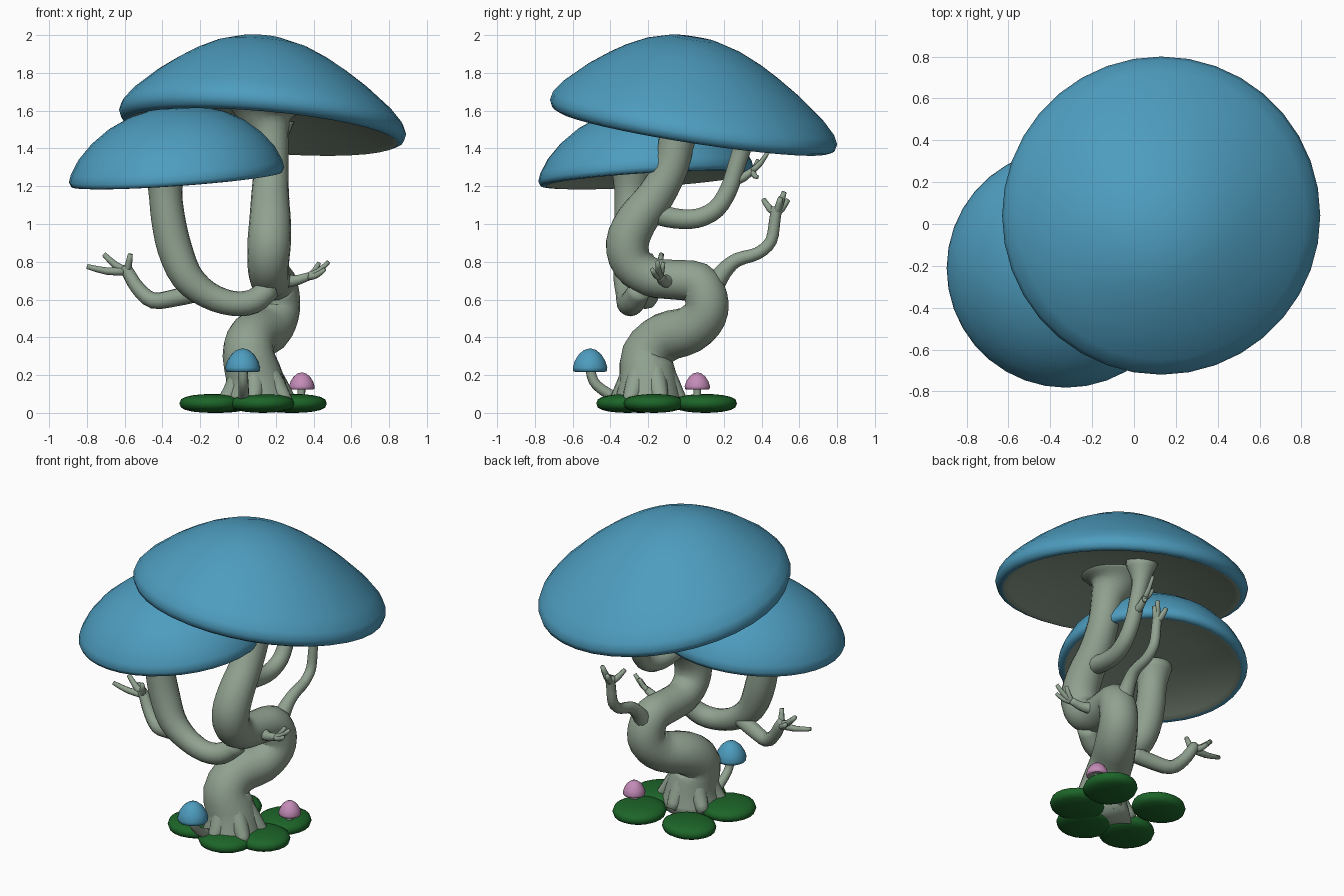
import bpy, bmesh, math
from mathutils import Vector

if "Cube" in bpy.data.objects:
    bpy.data.objects.remove(bpy.data.objects["Cube"])


def material(name, col):
    m = bpy.data.materials.new(name)
    m.diffuse_color = (*col, 1)
    m.use_nodes = True
    m.node_tree.nodes["Principled BSDF"].inputs["Base Color"].default_value = m.diffuse_color
    return m


BLUE = material("cap blue", (0.075, 0.335, 0.52))
BARK = material("pale bark", (0.28, 0.36, 0.28))
GREEN = material("moss green", (0.012, 0.13, 0.022))
PINK = material("cap pink", (0.55, 0.26, 0.48))


def finish(name, bm, mats):
    bmesh.ops.recalc_face_normals(bm, faces=bm.faces[:])
    me = bpy.data.meshes.new(name)
    bm.to_mesh(me)
    bm.free()
    for m in mats:
        me.materials.append(m)
    for p in me.polygons:
        p.use_smooth = True
    ob = bpy.data.objects.new(name, me)
    bpy.context.collection.objects.link(ob)
    return ob


def smooth_path(pts, steps):
    """Catmull-Rom through (x, y, z, radius) points"""
    P = [Vector(p) for p in pts]
    P = [2 * P[0] - P[1]] + P + [2 * P[-1] - P[-2]]
    out = []
    for i in range(1, len(P) - 2):
        a, b, c, d = P[i - 1:i + 3]
        for k in range(steps):
            t = k / steps
            out.append(0.5 * (2 * b + (c - a) * t + (2 * a - 5 * b + 4 * c - d) * t * t
                              + (3 * b - a - 3 * c + d) * t ** 3))
    out.append(P[-2])
    return out


def tube(name, pts, sides=14, steps=3, mat=BARK):
    path = smooth_path(pts, steps)
    bm = bmesh.new()
    rings = []
    u = None
    for i, p in enumerate(path):
        t = (path[min(i + 1, len(path) - 1)].xyz - path[max(i - 1, 0)].xyz).normalized()
        if u is None:
            u = t.orthogonal()
        u = (u - t * u.dot(t)).normalized()
        v = t.cross(u)
        ring = []
        for k in range(sides):
            a = math.tau * k / sides
            ring.append(bm.verts.new(p.xyz + max(p.w, 0.004) * (u * math.cos(a) + v * math.sin(a))))
        rings.append(ring)
    for r, s in zip(rings, rings[1:]):
        for k in range(sides):
            j = (k + 1) % sides
            bm.faces.new((r[k], r[j], s[j], s[k]))
    bm.faces.new(rings[0])
    bm.faces.new(rings[-1])
    return finish(name, bm, [mat])


def cap(name, centre, profile, under_from, scale=1, slope=(0, 0), mat=BLUE, seg=36):
    """Lathed cap, sheared to its tilt; profile runs apex, rim, underside centre"""
    bm = bmesh.new()
    rings = []
    for r, h in profile:
        n = seg if r > 0 else 1
        ring = []
        for k in range(n):
            a = math.tau * k / seg
            x, y = r * scale * math.cos(a), r * scale * math.sin(a)
            ring.append(bm.verts.new((centre[0] + x, centre[1] + y,
                                      centre[2] + h * scale + slope[0] * x + slope[1] * y)))
        rings.append(ring)
    for i, (r, s) in enumerate(zip(rings, rings[1:])):
        for k in range(seg):
            j = (k + 1) % seg
            vs = [r[k % len(r)], r[j % len(r)], s[j % len(s)], s[k % len(s)]]
            f = bm.faces.new(list(dict.fromkeys(vs)))
            f.material_index = int(i >= under_from)
    return finish(name, bm, [mat, BARK])


def fingers(name, root, tips, r=0.024):
    for i, t in enumerate(tips):
        mid = [(a + b) / 2 for a, b in zip(root, t)]
        mid[2] -= 0.012
        tube(f"{name}_{i + 1}", [(*root, r), (*mid, r * 0.8), (*t, r * 0.55)], 8, 2)


# Two large caps
cap("large_cap", (0.13, 0.04, 1.545),
    [(0, .445), (.12, .438), (.25, .4), (.36, .347), (.45, .292), (.56, .215), (.69, .105),
     (.745, .04), (.76, -.005), (.748, -.042), (.715, -.058), (.68, -.045), (.45, .025), (.2, .065), (0, .08)],
    10, 1, (-.085, -.155))
cap("lower_cap", (-0.325, -0.212, 1.28),
    [(0, .345), (.12, .335), (.25, .3), (.36, .245), (.45, .175), (.52, .095), (.56, .02),
     (.57, -.02), (.558, -.045), (.53, -.048), (.5, -.035), (.3, 0), (0, .03)],
    9, 1, (.07, .06))

# Winding trunk
tube("trunk", [(.10, -.2, .03, .19), (.09, -.2, .17, .155), (.055, -.205, .31, .137), (.08, -.11, .40, .132),
               (.16, .02, .44, .125), (.205, .1, .52, .118), (.213, .107, .61, .115), (.2, .06, .69, .11),
               (.18, -.06, .705, .105), (.165, -.19, .72, .105), (.16, -.285, .79, .11), (.165, -.31, .9, .115),
               (.17, -.26, 1.02, .11), (.17, -.16, 1.15, .10), (.175, -.08, 1.3, .093),
               (.17, -.045, 1.46, .10), (.15, -.02, 1.55, .14), (.15, -.01, 1.62, .21)], 18)

# Roots
for i in range(6):
    a = math.tau * (i + 0.4) / 6
    c, s = math.cos(a), math.sin(a)
    tube(f"root_{i + 1}", [(.08 + .07 * c, -.2 + .07 * s, .27, .05), (.1 + .125 * c, -.2 + .12 * s, .14, .055),
                           (.1 + .2 * c, -.2 + .18 * s, .05, .035)], 10)

# Stem of the lower cap
tube("side_stem", [(.17, -.24, .66, .06), (.08, -.28, .59, .066), (-.03, -.3, .58, .066), (-.16, -.3, .625, .072),
                   (-.27, -.3, .72, .085), (-.335, -.29, .87, .092), (-.37, -.29, 1.03, .09),
                   (-.385, -.29, 1.18, .09), (-.385, -.28, 1.31, .12)], 16)

# Bare branches with twigs
tube("left_branch", [(-.2, -.28, .64, .05), (-.33, -.24, .61, .047), (-.45, -.2, .595, .043),
                     (-.53, -.17, .66, .038), (-.58, -.15, .74, .034), (-.6, -.15, .78, .028)], 10)
fingers("left_twig", (-.59, -.15, .75), [(-.8, -.16, .775), (-.71, -.13, .84), (-.57, -.19, .84), (-.66, -.1, .79)])

tube("back_branch", [(.2, .13, .65, .06), (.21, .2, .75, .045), (.22, .27, .81, .037), (.22, .38, .845, .033),
                     (.22, .45, .91, .032), (.22, .47, 1.02, .03), (.22, .48, 1.09, .03)], 10)
fingers("back_twig", (.22, .475, 1.06), [(.16, .41, 1.13), (.25, .52, 1.17), (.2, .54, 1.13), (.26, .5, 1.14)])

tube("right_branch", [(.22, -.08, .7, .045), (.3, -.12, .7, .03), (.38, -.14, .725, .022)], 10)
fingers("right_twig", (.37, -.14, .72), [(.48, -.15, .8), (.43, -.12, .795), (.46, -.18, .76)], 0.02)

tube("cap_support", [(.17, -.18, 1.06, .06), (.18, -.06, 1.03, .055), (.19, .06, 1.03, .052), (.2, .16, 1.08, .05),
                     (.2, .225, 1.18, .048), (.2, .265, 1.3, .048), (.2, .3, 1.42, .055), (.2, .31, 1.54, .1)], 12)
fingers("support_twig", (.2, .25, 1.23), [(.21, .36, 1.29)], 0.03)
fingers("support_twig_end", (.21, .35, 1.28), [(.22, .44, 1.39), (.23, .38, 1.25), (.17, .38, 1.34)], 0.018)

# Irregular ring of moss pads
pads = [(.3, -.17, .17, .16), (.27, .1, .16, .17), (-.1, .11, .17, .15), (-.14, -.24, .17, .17), (.13, -.31, .17, .165)]
for i, (px, py, rx, ry) in enumerate(pads):
    bm = bmesh.new()
    bmesh.ops.create_uvsphere(bm, u_segments=20, v_segments=10, radius=1)
    for v in bm.verts:
        z = math.copysign(abs(v.co.z) ** 0.7, v.co.z)
        v.co = (px + rx * v.co.x, py + ry * v.co.y, .05 + .05 * z)
    finish(f"moss_pad_{i + 1}", bm, [GREEN])

# Small mushrooms
small = [(0, 1.1), (.35, 1.0), (.65, .75), (.88, .38), (1, 0), (.97, -.2), (.85, -.25), (.5, -.1), (0, -.05)]
cap("small_blue_cap", (.025, -.508, .24), small, 6, .093, mat=BLUE, seg=18)
tube("small_blue_stem", [(.03, -.37, .08, .03), (.03, -.44, .12, .028), (.028, -.49, .17, .027), (.025, -.51, .25, .026)], 10)
cap("small_pink_cap", (.338, .06, .14), small, 6, .068, mat=PINK, seg=18)
tube("small_pink_stem", [(.33, .06, .05, .025), (.335, .06, .1, .021), (.338, .06, .15, .02)], 10)
